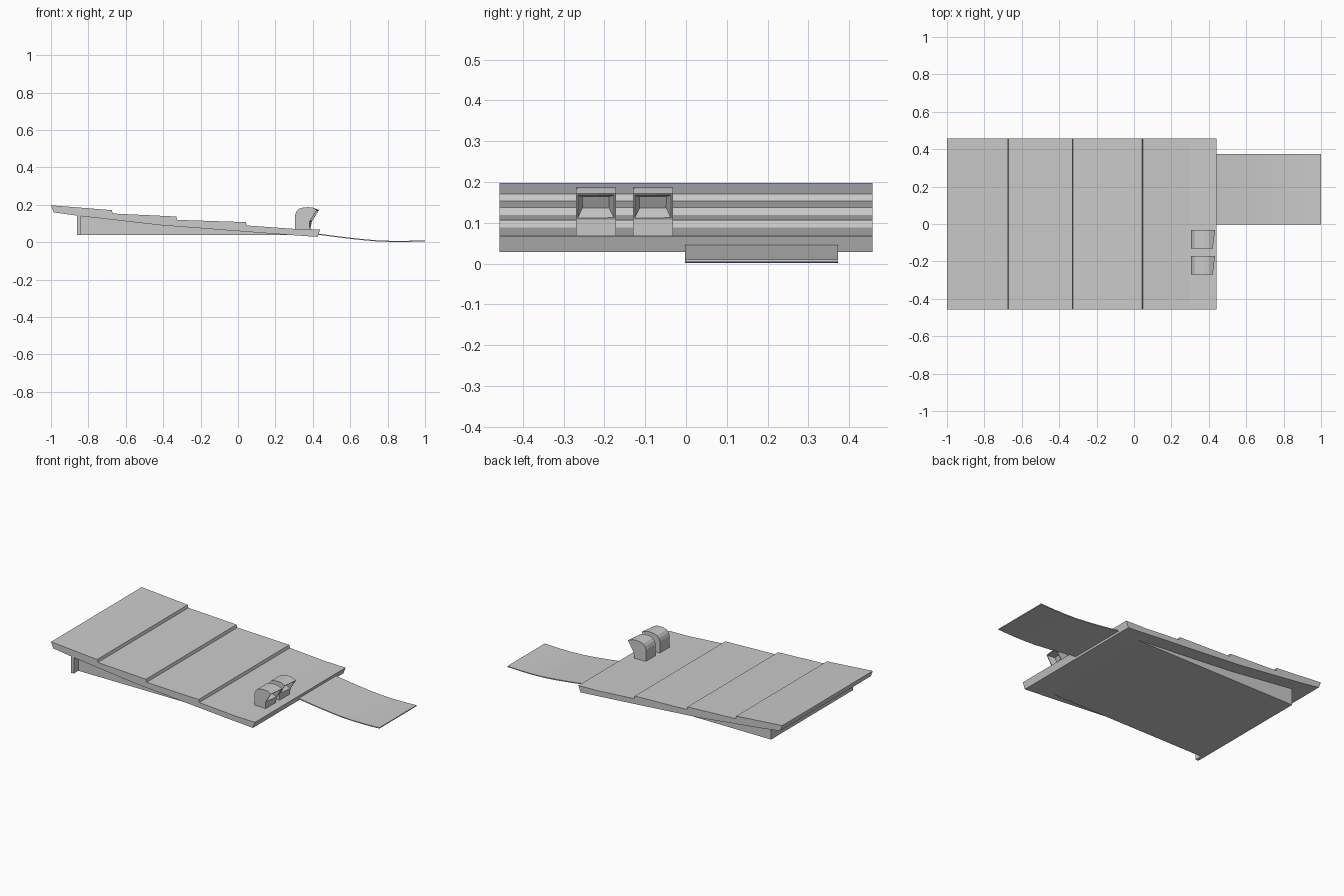
import bpy, bmesh
from mathutils import Vector

if "Cube" in bpy.data.objects:
    bpy.data.objects.remove(bpy.data.objects["Cube"])


def prism(name, profile, y0, y1):
    """Extrude an x-z outline between two y positions."""
    bm = bmesh.new()
    front = [bm.verts.new((x, y0, z)) for x, z in profile]
    back = [bm.verts.new((x, y1, z)) for x, z in profile]
    bm.faces.new(front)
    bm.faces.new(back[::-1])
    n = len(profile)
    sides = []
    for i in range(n):
        j = (i + 1) % n
        sides.append(bm.faces.new((front[i], back[i], back[j], front[j])))
    bmesh.ops.recalc_face_normals(bm, faces=bm.faces[:])
    return finish(name, bm) if name else (bm, sides, front, back)


def finish(name, bm):
    mesh = bpy.data.meshes.new(name)
    bm.to_mesh(mesh)
    bm.free()
    obj = bpy.data.objects.new(name, mesh)
    bpy.context.collection.objects.link(obj)
    return obj


# Stepped roof slab
under = [(-0.84, 0.139), (-0.42, 0.091), (0.0, 0.059), (0.24, 0.041)]
roof = [(-1.0, 0.197), (-0.675, 0.171), (-0.67, 0.153), (-0.33, 0.137),
        (-0.325, 0.119), (0.042, 0.107), (0.047, 0.089), (0.30, 0.071),
        (0.44, 0.068), (0.425, 0.028)]
prism("roof", roof + under[::-1] + [(-0.985, 0.159)], -0.457, 0.457)

# Wedge body beneath the roof
prism("wedge_base", [(-0.85, 0.037), (0.28, 0.037)]
      + [(x, z + 0.003) for x, z in under[::-1]], -0.41, 0.37)

# Upright end wall
prism("end_wall", [(-0.86, 0.037), (-0.84, 0.037), (-0.84, 0.145), (-0.86, 0.148)],
      -0.457, 0.37)

# Thin curved ramp sheet
curve = [(0.41, 0.048), (0.50, 0.036), (0.58, 0.026), (0.66, 0.017),
         (0.74, 0.010), (0.82, 0.007), (0.90, 0.007), (1.0, 0.010)]
prism("ramp_sheet", curve + [(x, z - 0.006) for x, z in curve[::-1]], -0.003, 0.373)

# Pair of elbow vents with recessed mouths
vent = [(0.305, 0.06), (0.305, 0.144), (0.312, 0.163), (0.325, 0.178),
        (0.35, 0.185), (0.375, 0.187), (0.40, 0.184), (0.427, 0.172),
        (0.388, 0.108), (0.385, 0.06)]
TIP = 7
for i, y in enumerate((-0.27, -0.13)):
    bm, sides, front, back = prism(None, vent, y, y + 0.098)
    for k in (TIP, TIP + 1):
        front[k].co.x -= 0.006
        back[k].co.x += 0.006
    bm.normal_update()
    mouth = sides[TIP]
    bmesh.ops.inset_region(bm, faces=[mouth], thickness=0.007)
    inner = bmesh.ops.extrude_discrete_faces(bm, faces=[mouth])["faces"][0]
    c = inner.calc_center_median()
    for v in inner.verts:
        d = v.co - c
        v.co = c + Vector((d.x * 0.5 - 0.04, d.y * 0.74, d.z * 0.5 + 0.01))
    finish(f"vent_{i + 1}", bm)
